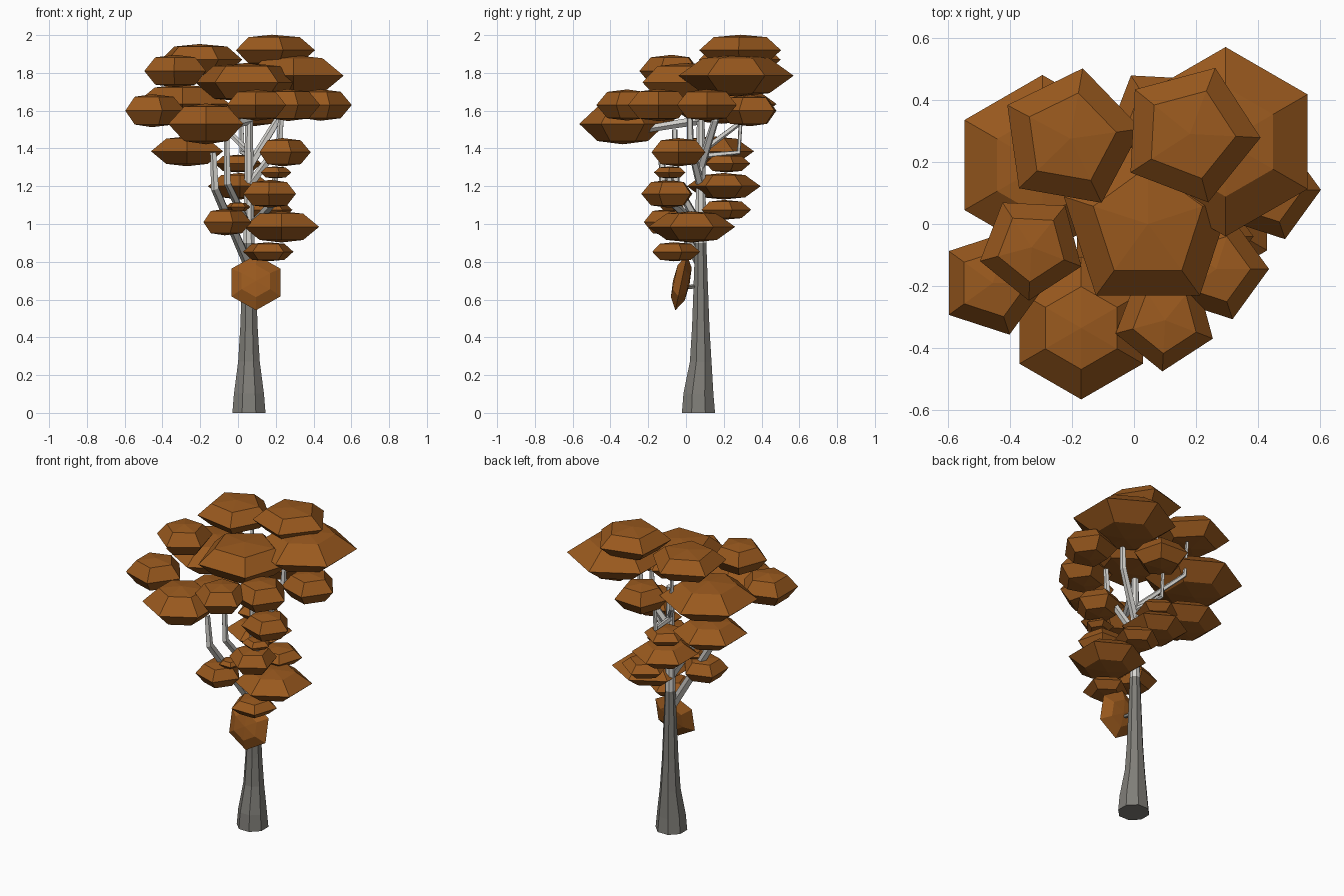
import bpy, bmesh, math
from mathutils import Vector

if "Cube" in bpy.data.objects:
    bpy.data.objects.remove(bpy.data.objects["Cube"])


def material(name, rgb):
    m = bpy.data.materials.new(name)
    m.diffuse_color = (*rgb, 1)
    m.use_nodes = True
    m.node_tree.nodes["Principled BSDF"].inputs["Base Color"].default_value = m.diffuse_color
    return m


LEAF = material("rust_leaf", (0.32, 0.1, 0.013))
BARK = material("grey_bark", (0.215, 0.208, 0.188))
MID = material("mid_grey_bark", (0.36, 0.352, 0.33))
PALE = material("pale_bark", (0.68, 0.67, 0.64))
AXIS = Vector((0.058, 0.078, 0))


def finish(name, bm, mats):
    bmesh.ops.recalc_face_normals(bm, faces=bm.faces[:])
    me = bpy.data.meshes.new(name)
    for m in mats:
        me.materials.append(m)
    if len(mats) > 1:  # bark gets paler with height
        for f in bm.faces:
            z = f.calc_center_median().z
            f.material_index = (z > 0.95) + (z > 1.12)
    bm.to_mesh(me)
    bm.free()
    ob = bpy.data.objects.new(name, me)
    bpy.context.collection.objects.link(ob)
    return ob


def tube(name, points, radii, sides):
    """Closed limb with one ring of vertices at each point."""
    bm = bmesh.new()
    rings = []
    for i, (p, r) in enumerate(zip(points, radii)):
        d = points[min(i + 1, len(points) - 1)] - points[max(i - 1, 0)]
        q = Vector((0, 0, 1)).rotation_difference(d)
        angles = [math.tau * (k + 0.5) / sides for k in range(sides)]
        rings.append([bm.verts.new(p + q @ Vector((r * math.cos(a), r * math.sin(a), 0)))
                      for a in angles])
    for a, b in zip(rings, rings[1:]):
        for i in range(sides):
            j = (i + 1) % sides
            bm.faces.new((a[i], a[j], b[j], b[i]))
    bm.faces.new(rings[0])
    bm.faces.new(rings[-1])
    return finish(name, bm, (BARK, MID, PALE))


def limb(name, start, end, bend=0.6, r=0.02):
    """Branch leaving the trunk at height start, running out, then turning up."""
    a, c = AXIS + Vector((0, 0, start)), Vector(end)
    elbow = a.lerp(c, 0.95)
    elbow.z = start + (c.z - start) * bend
    tube(name, [a, elbow, c], [r * 1.2, r, r * 0.75], 5)


def clump(name, x, y, z, r, sides, turn, flat):
    """Squashed faceted ball: two tips, two inner rings and a wide rim."""
    bm = bmesh.new()
    bmesh.ops.create_uvsphere(bm, u_segments=sides, v_segments=4, radius=1)
    inner = 0.58 if sides == 6 else 0.65
    for v in bm.verts:
        ring = math.hypot(v.co.x, v.co.y)
        if 0.1 < ring < 0.9:
            s = inner / ring
            v.co = (v.co.x * s, v.co.y * s, math.copysign(0.84, v.co.z))
        v.co = (v.co.x * r, v.co.y * r, v.co.z * r * flat)
    # turn a rim corner to the wanted heading
    rim = max((v.co for v in bm.verts), key=lambda c: math.hypot(c.x, c.y))
    ob_turn = math.radians(turn) - math.atan2(rim.y, rim.x)
    ob = finish(name, bm, (LEAF,))
    ob.location = (x, y, z)
    ob.rotation_euler.z = ob_turn
    return ob


def clumps(name, sides, turn, flat, *places):
    for i, p in enumerate(places):
        clump(f"{name}_{i + 1}", *p, sides, turn, flat)


# Trunk: flared foot, slender top
heights = [0, 0.1, 0.27, 0.45, 0.9, 1.57]
tube("trunk", [AXIS + Vector((0, -0.012 if z < 0.2 else 0, z)) for z in heights],
     [0.095, 0.086, 0.062, 0.05, 0.032, 0.022], 8)

# Branches
limb("low_twig", 0.67, (0.09, -0.02, 0.66), r=0.011)
limb("left_branch", 0.78, (-0.13, -0.13, 1.38), 0.68, 0.023)
limb("left_inner_branch", 0.98, (-0.06, -0.06, 1.5), 0.45)
limb("right_low_branch", 0.97, (0.2, -0.09, 1.27), 0.5, 0.022)
limb("right_high_branch", 1.3, (0.22, 0.16, 1.72))
limb("right_outer_branch", 1.2, (0.23, 0.02, 1.6), 0.55)
limb("front_branch", 1.55, (-0.12, -0.23, 1.47))
limb("back_branch", 1.36, (0.02, 0.29, 1.55), 0.1, 0.014)
limb("left_high_branch", 1.38, (-0.13, 0.33, 1.78), 0.45, 0.014)

# Wide six-sided clumps
clumps("wide_leaf_clump", 6, 90, 0.36,
       (0.295, 0.265, 1.785, 0.305), (-0.295, 0.19, 1.635, 0.29), (0.01, 0.2, 1.2, 0.195),
       (-0.27, 0.14, 1.385, 0.22), (0.23, 0.03, 0.985, 0.23))
clumps("front_leaf_clump", 6, 90, 0.47, (-0.17, -0.335, 1.53, 0.23))

# Flat five-sided clumps
clumps("flat_leaf_clump", 5, 90, 0.36,
       (0.045, 0, 1.75, 0.285), (0.15, 0.2, 1.075, 0.145), (0, 0.21, 1.32, 0.13),
       (0, -0.08, 1.09, 0.068), (0.16, -0.065, 0.853, 0.14))
clumps("back_leaf_clump", 5, 80, 0.36, (-0.205, 0.275, 1.87, 0.23))
clumps("top_leaf_clump", 5, -3, 0.36, (0.18, 0.29, 1.92, 0.228), (0.195, -0.085, 1.273, 0.088))

# Plump five-sided clumps
clumps("plump_leaf_clump", 5, 267, 0.5,
       (-0.33, -0.075, 1.81, 0.172), (0.1, -0.31, 1.63, 0.165), (0.08, 0.34, 1.6, 0.165),
       (0.17, -0.09, 1.16, 0.147))
clumps("side_leaf_clump", 5, 0, 0.5,
       (-0.455, -0.19, 1.6, 0.175), (0.265, -0.145, 1.63, 0.17), (0.435, 0.11, 1.63, 0.167),
       (0.235, -0.04, 1.38, 0.15), (-0.07, -0.09, 1.01, 0.14))

# Hanging clump tipped towards the front
hang = clump("hanging_leaf_clump", 0.095, -0.025, 0.69, 0.15, 6, 90, 0.3)
hang.rotation_mode = "ZYX"
hang.rotation_euler.x = math.radians(78)
